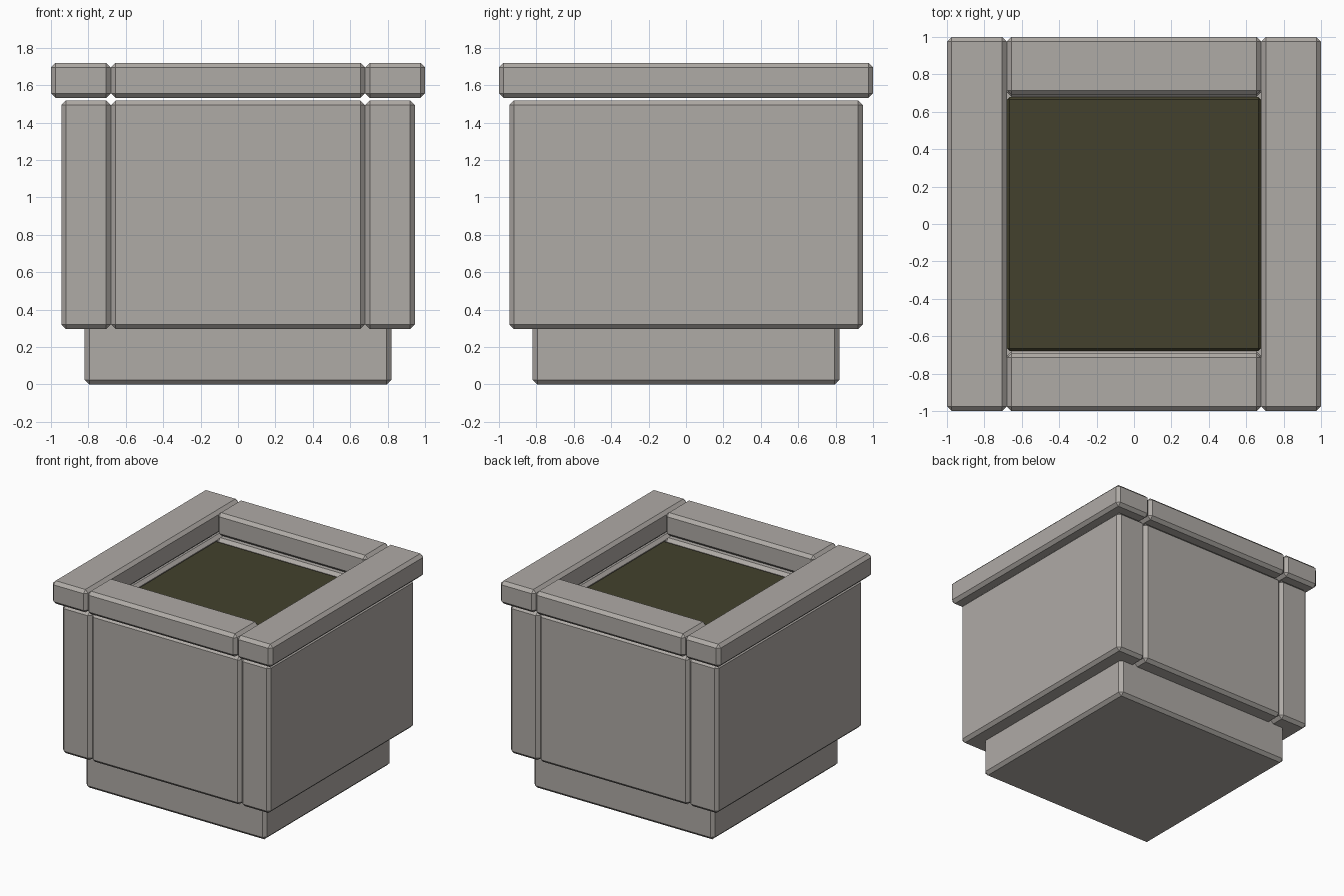
import bpy

if "Cube" in bpy.data.objects:
    bpy.data.objects.remove(bpy.data.objects["Cube"])

CHAMFER = 0.025


def material(name, rgb):
    mat = bpy.data.materials.new(name)
    mat.diffuse_color = (*rgb, 1.0)
    mat.use_nodes = True
    mat.node_tree.nodes["Principled BSDF"].inputs["Base Color"].default_value = mat.diffuse_color
    return mat


STONE = material("grey stone", (0.43, 0.405, 0.38))
SOIL = material("dark soil", (0.056, 0.053, 0.026))


def block(name, x, y, z, mat, chamfer=CHAMFER):
    """Chamfered box spanning the given (min, max) ranges."""
    bpy.ops.mesh.primitive_cube_add(size=1)
    ob = bpy.context.object
    ob.name = name
    lo, hi = zip(x, y, z)
    for v in ob.data.vertices:
        v.co = [(a + b) / 2 + c * (b - a) for a, b, c in zip(lo, hi, v.co)]
    ob.data.materials.append(mat)
    bev = ob.modifiers.new("chamfer", 'BEVEL')
    bev.width = chamfer
    bev.segments = 1
    bev.limit_method = 'NONE'
    return ob


def span(sign, inner, outer):
    return tuple(sorted((sign * inner, sign * outer)))


# Plinth, set back under the walls
block("plinth", (-0.82, 0.82), (-0.82, 0.82), (0, 0.36), STONE)

# Walls and rim: full-length sides, shorter panels between them
for part, outer, inner_y, z in (("wall", 0.945, 0.68, (0.297, 1.518)),
                                ("rim", 1.0, 0.69, (1.532, 1.72))):
    for sign, side, end in ((-1, "left", "front"), (1, "right", "back")):
        block(f"{side}_{part}", span(sign, 0.68, outer), (-outer, outer), z, STONE)
        block(f"{end}_{part}", (-0.68, 0.68), span(sign, inner_y, outer), z, STONE)

# Soil filling, level with the bottom of the wall chamfer
block("soil", (-0.678, 0.678), (-0.678, 0.678), (1.2, 1.498), SOIL, 0.012)
